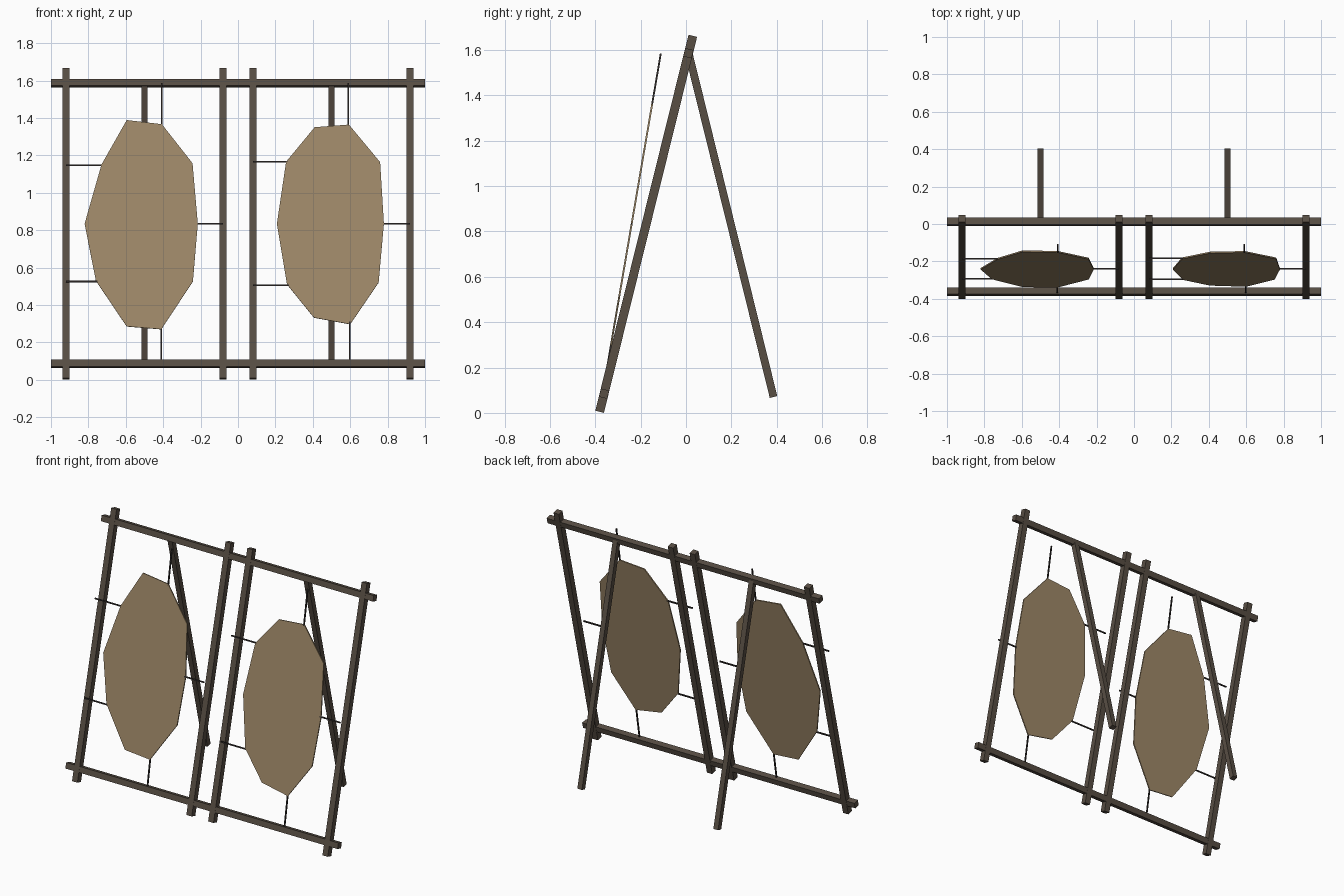
import bpy, bmesh, math
from mathutils import Vector, Matrix

if "Cube" in bpy.data.objects:
    bpy.data.objects.remove(bpy.data.objects["Cube"])


def material(name, srgb):
    m = bpy.data.materials.new(name)
    m.diffuse_color = [((c / 255 + 0.055) / 1.055) ** 2.4 for c in srgb] + [1]
    m.use_nodes = True
    m.node_tree.nodes["Principled BSDF"].inputs["Base Color"].default_value = m.diffuse_color
    return m


WOOD = material("dark wood", (88, 78, 68))
HIDE = material("tan hide", (158, 136, 104))
CORD = material("dark cord", (52, 47, 45))


def finish(name, bm, mat):
    bmesh.ops.recalc_face_normals(bm, faces=bm.faces)
    me = bpy.data.meshes.new(name)
    bm.to_mesh(me)
    bm.free()
    me.materials.append(mat)
    ob = bpy.data.objects.new(name, me)
    bpy.context.collection.objects.link(ob)


def beam(name, a, b, w, d, mat, side):
    """Square-ended bar from a to b, w wide along side and d deep."""
    a, b = Vector(a), Vector(b)
    z = (b - a).normalized()
    x = Vector(side).normalized()
    y = z.cross(x)
    rot = Matrix((x, y, z)).transposed().to_4x4()
    bm = bmesh.new()
    bmesh.ops.create_cube(bm, size=1, matrix=Matrix.Translation((a + b) / 2) @ rot
                          @ Matrix.Diagonal((w, d, (b - a).length, 1)))
    finish(name, bm, mat)


# Leaning posts
FOOT, HEAD = Vector((0, -0.381, 0.005)), Vector((0, 0.030, 1.663))
lean = (HEAD - FOOT).normalized()
for x in (-0.92, -0.08, 0.08, 0.92):
    off = Vector((x, 0, 0))
    beam("front_post", FOOT + off, HEAD + off, 0.039, 0.039, WOOD, (1, 0, 0))

# Cross rails, tilted with the posts
for name, z in (("bottom_rail", 0.085), ("top_rail", 1.586)):
    p = FOOT + lean * ((z - FOOT.z) / lean.z)
    beam(name, p - Vector((1, 0, 0)), p + Vector((1, 0, 0)), 0.0375, 0.0375, WOOD, lean)

# Rear prop legs
for x in (-0.5, 0.5):
    beam("rear_leg", (x, 0.386, 0.070), (x, 0.012, 1.585), 0.034, 0.034, WOOD, (1, 0, 0))

# Stretched hides, on a plane in front of the posts
SLOPE = 0.171


def on_plane(x, z):
    return Vector((x, -0.336 + (z - 0.27) * SLOPE, z))


def hide(outline):
    bm = bmesh.new()
    n = Vector((0, -1, SLOPE)).normalized() * 0.004
    front = [bm.verts.new(on_plane(*p) + n) for p in outline]
    back = [bm.verts.new(on_plane(*p) - n) for p in outline]
    bm.faces.new(front)
    bm.faces.new(back[::-1])
    for i in range(len(outline)):
        j = (i + 1) % len(outline)
        bm.faces.new((front[i], back[i], back[j], front[j]))
    finish("stretched_hide", bm, HIDE)


hide([(-0.595, 1.388), (-0.407, 1.366), (-0.243, 1.157), (-0.215, 0.834), (-0.241, 0.526),
      (-0.41, 0.27), (-0.595, 0.285), (-0.76, 0.53), (-0.82, 0.834), (-0.73, 1.15)])
hide([(0.41, 1.35), (0.593, 1.364), (0.76, 1.163), (0.78, 0.834), (0.752, 0.52),
      (0.6, 0.297), (0.406, 0.332), (0.262, 0.51), (0.208, 0.834), (0.257, 1.165)])

# Cords tying the hides out: start and end as (x, z)
for a, b in (((-0.92, 1.147), (-0.72, 1.147)), ((-0.92, 0.525), (-0.75, 0.525)),
             ((-0.225, 0.834), (-0.08, 0.834)), ((-0.408, 1.355), (-0.408, 1.585)),
             ((-0.41, 0.09), (-0.41, 0.28)),
             ((0.08, 1.166), (0.267, 1.166)), ((0.08, 0.505), (0.272, 0.505)),
             ((0.77, 0.834), (0.92, 0.834)), ((0.59, 1.355), (0.59, 1.585)),
             ((0.597, 0.09), (0.597, 0.31))):
    beam("tie_cord", on_plane(*a), on_plane(*b), 0.008, 0.008, CORD, (0, -1, SLOPE))
